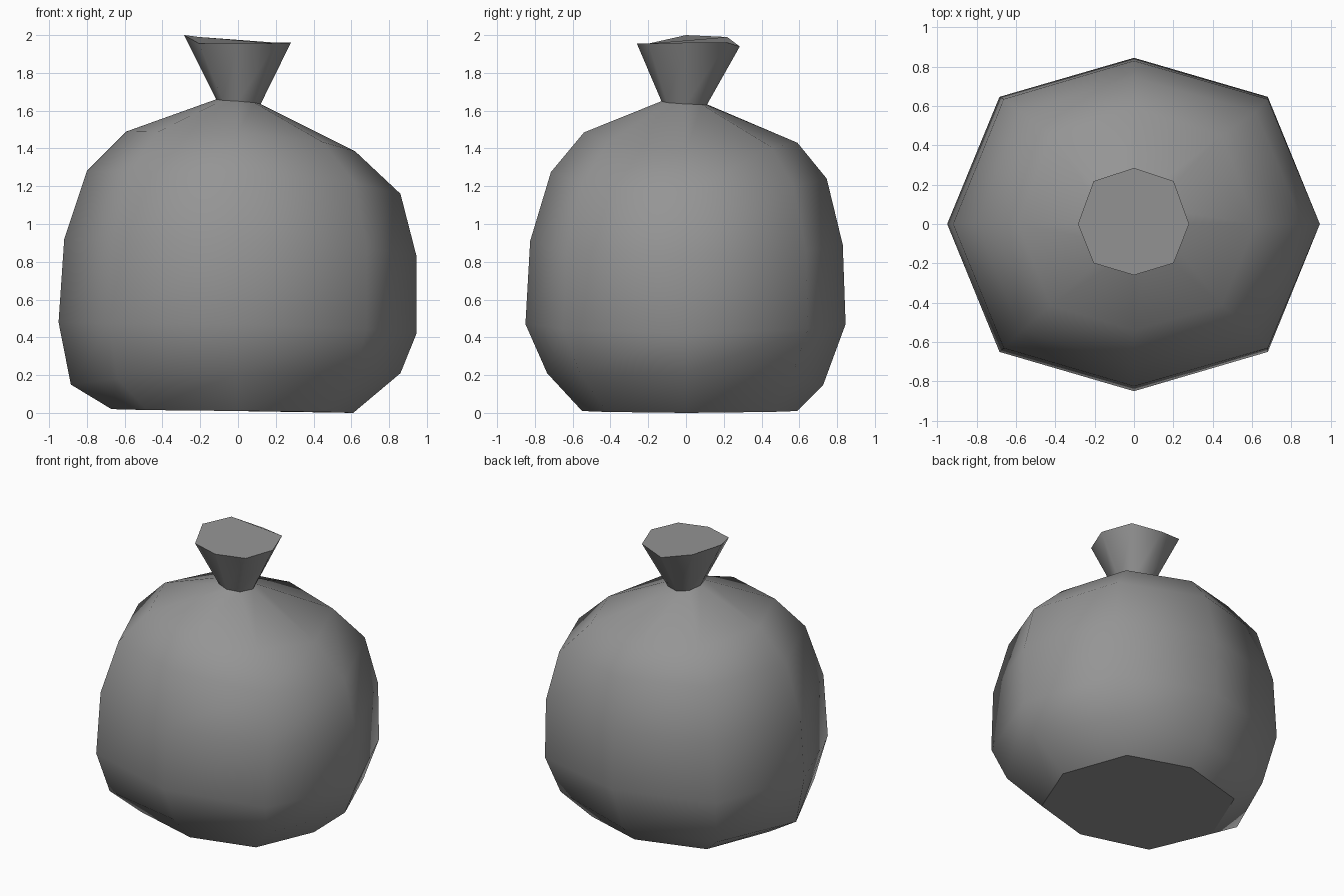
import bpy
import bmesh

default_cube = bpy.data.objects.get("Cube")
if default_cube:
    bpy.data.objects.remove(default_cube, do_unlink=True)

# One matte grey plastic for the whole bag
plastic = bpy.data.materials.new("grey plastic")
plastic.use_nodes = True
grey = (0.3, 0.3, 0.3, 1)
plastic.diffuse_color = grey
plastic.node_tree.nodes["Principled BSDF"].inputs["Base Color"].default_value = grey

# Each ring lists (reach, height) on its left, back, right and front sides
bag_rings = [
    ((.61, 0), (.59, .01), (.67, .02), (.55, .01)),
    ((.86, .21), (.725, .145), (.885, .15), (.735, .21)),
    ((.945, .42), (.845, .47), (.95, .48), (.85, .47)),
    ((.945, .83), (.83, .89), (.92, .92), (.825, .91)),
    ((.86, 1.16), (.745, 1.24), (.80, 1.28), (.715, 1.275)),
    ((.62, 1.385), (.59, 1.43), (.59, 1.49), (.54, 1.485)),
    ((.12, 1.635), (.11, 1.63), (.115, 1.66), (.13, 1.65)),
]
mouth_ring = ((.28, 1.96), (.285, 1.94), (.285, 2), (.26, 1.955))
mouth_corner_heights = (1.96, 1.99, 1.955, 1.955)

directions = [(1, 0), (0, 1), (-1, 0), (0, -1)]


def ring_points(ring, corner_heights=None):
    """Eight points: the four sides and the four bulging corners between."""
    points = []
    for i, (reach, height) in enumerate(ring):
        j = (i + 1) % len(ring)
        next_reach, next_height = ring[j]
        (ax, ay), (bx, by) = directions[i], directions[j]
        points.append((ax * reach, ay * reach, height))
        corner_z = corner_heights[i] if corner_heights else (height + next_height) / 2
        points.append(((ax * reach + bx * next_reach) * 0.72,
                       (ay * reach + by * next_reach) * 0.765, corner_z))
    return points


def loft(name, rings, cap_start=False, cap_end=False):
    """Skin a stack of rings; the open ends and capped rims stay crisp."""
    bm = bmesh.new()
    loops = [[bm.verts.new(p) for p in ring] for ring in rings]
    for low, high in zip(loops, loops[1:]):
        for i in range(len(low)):
            j = (i + 1) % len(low)
            bm.faces.new((low[i], low[j], high[j], high[i]))
    if cap_start:
        bm.faces.new(loops[0][::-1])
    if cap_end:
        bm.faces.new(loops[-1])
    for face in bm.faces:
        face.smooth = True
    for loop in (loops[0], loops[-1]):
        for i, vert in enumerate(loop):
            bm.edges.get((vert, loop[i - 1])).smooth = False
    mesh = bpy.data.meshes.new(name)
    bm.to_mesh(mesh)
    bm.free()
    mesh.materials.append(plastic)
    obj = bpy.data.objects.new(name, mesh)
    bpy.context.collection.objects.link(obj)
    return obj


# Full rounded sack with a flat bottom
body_points = [ring_points(ring) for ring in bag_rings]
loft("bag_body", body_points, cap_start=True)

# Flared, gathered top above the pinched neck
mouth_points = ring_points(mouth_ring, mouth_corner_heights)
loft("bag_neck", [body_points[-1], mouth_points], cap_end=True)
